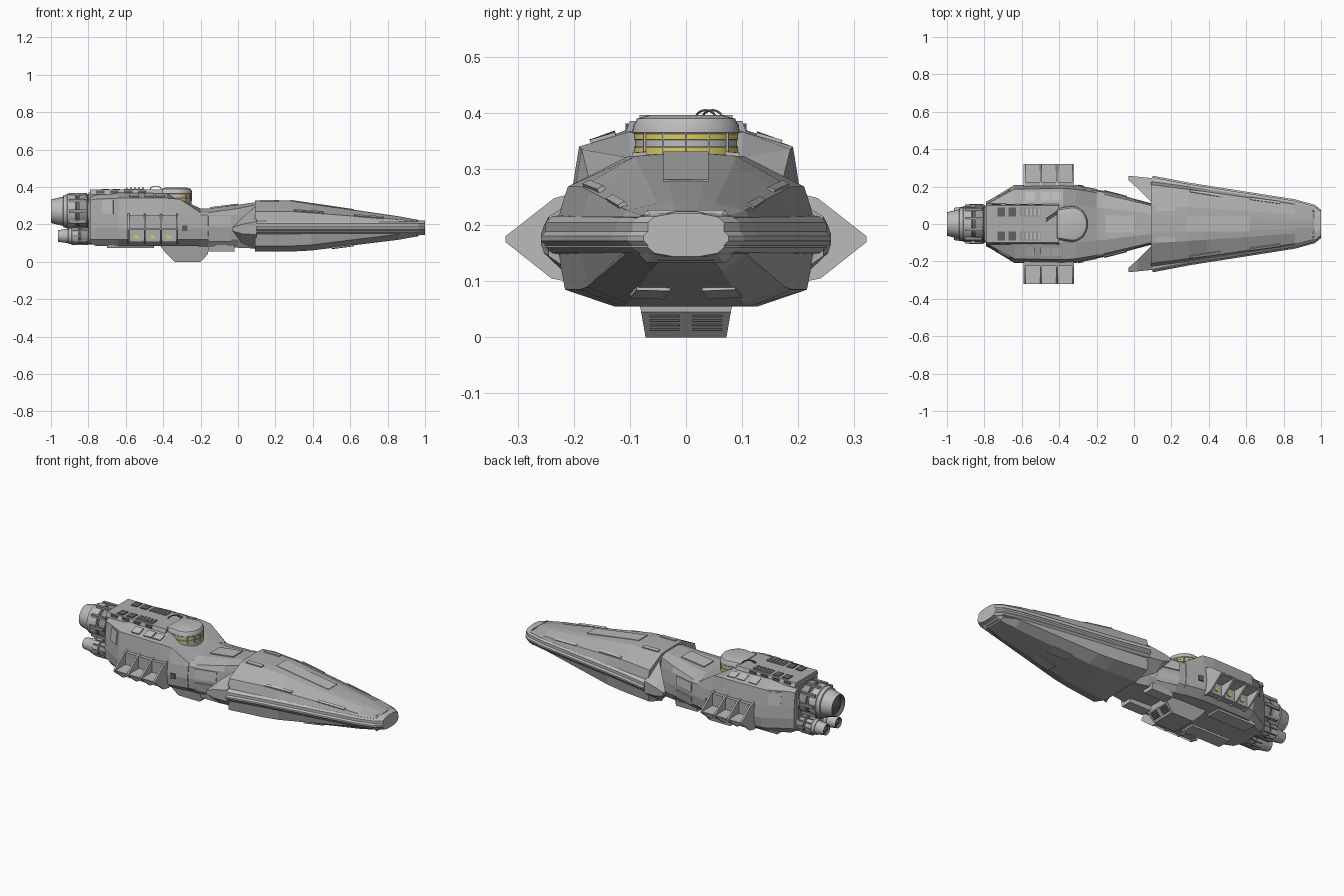
import bpy, bmesh, math
from mathutils import Vector
from mathutils.bvhtree import BVHTree

if "Cube" in bpy.data.objects:
    bpy.data.objects.remove(bpy.data.objects["Cube"])


def material(name, r, g, b):
    m = bpy.data.materials.new(name)
    m.use_nodes = True
    m.diffuse_color = (r, g, b, 1)
    m.node_tree.nodes["Principled BSDF"].inputs["Base Color"].default_value = (r, g, b, 1)
    return m


HULL = material("hull grey", .42, .42, .42)
LIGHT = material("light panel grey", .5, .5, .5)
DARK = material("dark vent grey", .12, .12, .12)
ENGINE = material("engine grey", .3, .3, .3)
YELLOW = material("window yellow", .7, .6, .12)


def finish(name, bm, *mats, smooth=False):
    bmesh.ops.recalc_face_normals(bm, faces=bm.faces)
    mesh = bpy.data.meshes.new(name)
    bm.to_mesh(mesh)
    bm.free()
    ob = bpy.data.objects.new(name, mesh)
    bpy.context.collection.objects.link(ob)
    for m in mats:
        mesh.materials.append(m)
    if smooth:
        bpy.ops.object.select_all(action='DESELECT')
        ob.select_set(True)
        bpy.context.view_layer.objects.active = ob
        bpy.ops.object.shade_smooth_by_angle(angle=.6)
    return ob


def skin(name, rings, *mats, smooth=False, rule=None):
    """Closed surface through matching rings of points."""
    bm = bmesh.new()
    vs = [[bm.verts.new(p) for p in ring] for ring in rings]
    n = len(vs[0])
    for a, b in zip(vs, vs[1:]):
        for i in range(n):
            bm.faces.new((a[i], a[(i + 1) % n], b[(i + 1) % n], b[i]))
    bm.faces.new(vs[0])
    bm.faces.new(vs[-1])
    if rule:
        for f in bm.faces:
            f.material_index = rule(f.calc_center_median())
    return finish(name, bm, *mats, smooth=smooth)


def loft(name, stations, mat):
    """Symmetric hull: each station is x and half a section from top to bottom."""
    return skin(name, [[(x, y, z) for y, z in half] + [(x, -y, z) for y, z in reversed(half)]
                       for x, half in stations], mat)


def box(name, x, y, z, mat, taper=1):
    rings = []
    for h, s in ((z[0], taper), (z[1], 1)):
        cy, hy = sum(y) / 2, (y[1] - y[0]) / 2 * s
        rings.append([(x[0], cy - hy, h), (x[1], cy - hy, h), (x[1], cy + hy, h), (x[0], cy + hy, h)])
    return skin(name, rings, mat)


def plate(name, target, corners, way, mat, lift=.006):
    """Thin plate laid on a hull; corners are (x, y) seen along z, or (x, z) seen along y."""
    tree = BVHTree.FromPolygons([v.co for v in target.data.vertices],
                                [p.vertices for p in target.data.polygons])
    way = Vector(way)
    low = []
    for a, b in corners:
        start = (Vector((a, b, 0)) if way.z else Vector((a, 0, b))) + way * 2
        hit = tree.ray_cast(start, -way)[0]
        if hit is None:
            return
        low.append(hit)
    normal = (low[1] - low[0]).cross(low[2] - low[0]).normalized()
    if normal.dot(way) < 0:
        normal.negate()
    skin(name, [[p - normal * .003 for p in low], [p + normal * lift for p in low]], mat)


def rect(a0, a1, b0, b1, skew=0):
    return [(a0, b0), (a1, b0 + skew), (a1, b1 + skew), (a0, b1)]


# Long forward hull
def bow(x, w, top, bottom):
    return x, [(.2 * w, top), (.42 * w, top - .004), (.86 * w, .21 + (top - .21) * .5),
               (.93 * w, min(.215, top - .01)), (.93 * w, .15), (.88 * w, bottom + .03), (.52 * w, bottom)]


front_hull = loft("front_hull", [bow(.09, .245, .327, .055), bow(.29, .215, .327, .055),
                                 bow(.39, .2, .312, .06), bow(.86, .122, .243, .118),
                                 bow(.965, .092, .224, .137)], HULL)

# Double rim band round the forward hull, with swept prongs behind
RIM = [(.02, .235), (.1, .25), (.3, .212), (.86, .124), (.965, .095), (1, .068)]
for name, out, z0, z1, trim in (("rim_core", 0, .15, .215, .01), ("rim_band", .008, .16, .193, .012)):
    loft(name, [(x, [(y - .045 + out, z1 + .006), (y - .012 + out, z1), (y + out, z1 - trim),
                     (y + out, z0 + trim), (y - .012 + out, z0), (y - .045 + out, z0 - .006)])
                for x, y in RIM[1:]], LIGHT)
for s in (1, -1):
    skin("rear_prong", [[(x, s * y, z) for y, z in sec] for x, sec in (
        (-.03, [(.235, .185), (.258, .185), (.258, .165), (.235, .165)]),
        (.02, [(.19, .235), (.253, .2), (.253, .15), (.2, .1)]),
        (.1, [(.11, .3), (.245, .215), (.245, .145), (.13, .065)]))], HULL)
    # Panels along the forward hull
    for x0, x1, y0, skew in ((.3, .46, .17, -.026), (.62, .78, .128, -.022)):
        plate("upper_side_panel", front_hull, [(x, s * y) for x, y in rect(x0, x1, y0, y0 + .012, skew)],
              (0, 0, 1), LIGHT)
    plate("lower_bow_panel", front_hull, [(x, s * y) for x, y in rect(.5, .62, .04, .1, -.012)],
          (0, 0, -1), LIGHT)
    plate("upper_rear_panel", front_hull, [(x, s * y) for x, y in rect(.12, .22, .07, .095)], (0, 0, 1), LIGHT)
plate("spine_panel", front_hull, rect(.28, .62, -.04, .04), (0, 0, 1), LIGHT, .004)


# Neck and rear hull
def stern(x, w, top, shoulder, bottom=.085):
    return x, [(.5 * w, top), (.93 * w, shoulder), (w, .25), (1.04 * w, .18), (w, .12), (.78 * w, bottom)]


neck = loft("neck", [stern(-.25, .185, .285, .262), stern(-.16, .17, .285, .262, .08),
                     stern(.0, .13, .305, .285, .075), stern(.12, .1, .322, .31, .07)], HULL)
rear_hull = loft("rear_hull", [stern(-.79, .115, .372, .33, .1), stern(-.76, .13, .372, .335),
                               stern(-.64, .2, .372, .34), stern(-.38, .205, .366, .34),
                               stern(-.31, .2, .32, .335), stern(-.2, .18, .285, .262)], HULL)
box("command_deck", (-.79, -.4), (-.1, .1), (.36, .386), HULL, 1.1)
box("tail_block", (-.8, -.74), (-.09, .09), (.1, .37), ENGINE)
plate("neck_roof_panel", neck, rect(-.15, .0, -.045, .045), (0, 0, 1), LIGHT)

# Command dome with two window bands
arc = [math.pi * (i / 16 - .5) for i in range(17)]
LEVELS = [(.98, .29), (1, .325), (1, .338), (.98, .34), (.98, .352), (1, .353), (1, .362),
          (1.03, .365), (1.01, .378), (.93, .39), (.7, .396)]
skin("command_dome", [[(-.33 + .082 * k * math.cos(a), .093 * k * math.sin(a), z) for a in arc]
                      + [(-.33 - .085 * k, .08 * k, z), (-.33 - .085 * k, -.08 * k, z)] for k, z in LEVELS],
     LIGHT, YELLOW, smooth=True,
     rule=lambda c: int(c.x > -.33 and (.325 < c.z < .339 or .3525 < c.z < .3625)))
for i in range(5):
    a = -.9 + .45 * i
    x, y = -.33 + .082 * math.cos(a), .094 * math.sin(a)
    box("window_frame", (x - .003, x + .003), (y - .002, y + .002), (.324, .364), HULL)

for s in (1, -1):
    side, up = (0, s, 0), (0, 0, 1)
    # Deck hatches and vents
    for x0, x1, m in ((-.73, -.69, DARK), (-.67, -.63, DARK), (-.61, -.5, ENGINE)):
        box("deck_hatch", (x0, x1), sorted((s * .04, s * .088)), (.38, .39), m)
    for i in range(5):
        x = -.6 + i * .022
        box("vent_bar", (x, x + .01), sorted((s * .045, s * .083)), (.385, .396), LIGHT)
    for i in range(4):
        x = -.76 + i * .075
        box("deck_window", (x, x + .045), sorted((s * .095, s * .108)), (.366, .381), DARK)
    for x in (-.58, -.5, -.44):
        plate("shoulder_panel", rear_hull, [(a, s * b) for a, b in rect(x, x + .05, .125, .17)], up, LIGHT)
    # Side doors and hatches
    plate("side_door", rear_hull, rect(-.725, -.665, .255, .33), side, LIGHT)
    plate("side_hatch", rear_hull, rect(-.3, -.27, .165, .195), side, DARK)
    plate("neck_side_panel", neck, rect(-.16, -.04, .19, .245), side, LIGHT)
    plate("neck_lower_panel", neck, rect(-.16, -.04, .11, .165), side, LIGHT)
    # Side racks: triangular ribs joined by a middle shelf
    for i in range(4):
        x = -.59 + i * .0867
        skin("rack_rib", [[(x + d, s * y, z) for y, z in ((.19, .26), (.235, .248), (.322, .18), (.322, .17),
                                                        (.24, .105), (.19, .095))] for d in (0, .01)], LIGHT)
    box("rack_shelf", (-.588, -.322), sorted((s * .19, s * .32)), (.172, .178), LIGHT)
    box("rack_back", (-.588, -.322), sorted((s * .19, s * .225)), (.105, .248), HULL)
    for i in range(3):
        x = -.555 + i * .0867
        box("rack_lamp", (x, x + .025), sorted((s * .225, s * .23)), (.125, .14), YELLOW)
    # Belly plates
    box("belly_plate", (-.7, -.45), sorted((s * .06, s * .15)), (.075, .09), LIGHT, .9)
    box("belly_fairing", (-.16, -.02), sorted((s * .05, s * .13)), (.055, .09), LIGHT, .8)

# Keel pod with slatted intakes facing forward
skin("keel_pod", [[(x0, -y, z), (x1, -y, z), (x1, y, z), (x0, y, z)] for x0, x1, y, z in (
    (-.34, -.2, .072, 0), (-.385, -.16, .08, .045), (-.42, -.16, .088, .09))], HULL)
for s in (1, -1):
    for i in range(4):
        z = .012 + i * .008
        x = -.2 + z * .04 / .045
        box("intake_slat", (x - .01, x + .004), sorted((s * .012, s * .064)), (z, z + .004), DARK)


# Engines
def engine(name, y, z, tail, length, r):
    steps = [(0, .1), (.08, .55), (0, .66), (.06, .7), (.27, .82), (.28, .9), (.36, .95), (.37, 1), (.55, 1),
             (.56, .93), (.62, .93), (.63, 1.02), (.8, 1.02), (.81, .95), (1, .95)]
    skin(name, [[(tail + t * length, y + k * r * math.cos(a), z + k * r * math.sin(a))
                 for a in (j * math.tau / 20 for j in range(20))] for t, k in steps], LIGHT, DARK, ENGINE,
         smooth=True,
         rule=lambda c: 1 if math.hypot(c.y - y, c.z - z) < .62 * r or .56 < (c.x - tail) / length < .62
         else 2 if (c.x - tail) / length > .56 else 0)
    for j in range(10):
        a = j * math.tau / 10
        cy, cz, h = y + r * math.cos(a), z + r * math.sin(a), r * .09
        box("engine_rib", (tail + .4 * length, tail + .78 * length), (cy - h, cy + h), (cz - h, cz + h), ENGINE)


engine("main_engine", 0, .27, -1, .24, .095)
for s in (1, -1):
    engine("lower_engine", s * .055, .138, -.962, .2, .047)


# Roof hoses and whip aerial
def tube(name, pts, r, mat):
    cu = bpy.data.curves.new(name, 'CURVE')
    cu.dimensions, cu.bevel_depth, cu.bevel_resolution = '3D', r, 1
    sp = cu.splines.new('POLY')
    sp.points.add(len(pts) - 1)
    for p, q in zip(sp.points, pts):
        p.co = (*q, 1)
    cu.materials.append(mat)
    bpy.context.collection.objects.link(bpy.data.objects.new(name, cu))


for k in (0, .012):
    tube("roof_hose", [(-.44 + .03 * math.cos(a), .035 + k + .02 * math.cos(a), .385 + .02 * math.sin(a))
                       for a in (i * math.pi / 8 for i in range(9))], .002, DARK)

# Nose cap
loft("nose_cap", [(.955, [(.07, .227), (.095, .19), (.095, .16), (.07, .133)]),
                  (1, [(.045, .195), (.066, .183), (.066, .165), (.045, .16)])], LIGHT)
